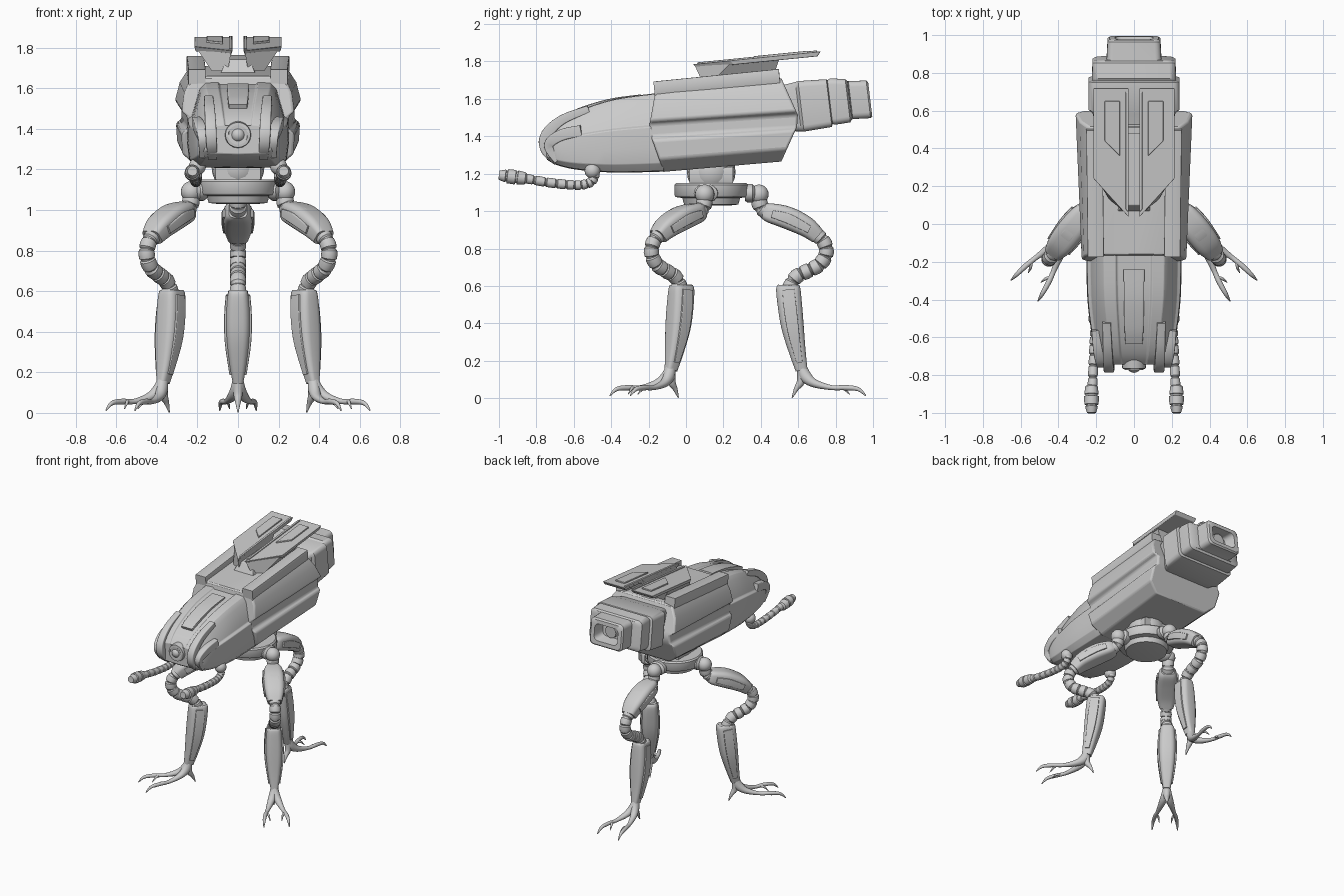
import bpy, bmesh, math
from mathutils import Vector as V

if "Cube" in bpy.data.objects:
    bpy.data.objects.remove(bpy.data.objects["Cube"])


def loft(name, rings, bevel=0, strip=False):
    """Skin a list of equal-length rings and cap both ends."""
    n = len(rings[0])
    bm = bmesh.new()
    rows = [[bm.verts.new(p) for p in r] for r in rings]
    for a, b in zip(rows, rows[1:]):
        for k in range(n):
            bm.faces.new((a[k], a[(k + 1) % n], b[(k + 1) % n], b[k]))
    for r in (rows[0], rows[-1]):
        if strip:
            bm.faces.new((r[0], r[1], r[-1]))
            for k in range(1, n // 2 - 1):
                bm.faces.new((r[k], r[k + 1], r[n - k - 1], r[n - k]))
            bm.faces.new((r[n // 2 - 1], r[n // 2], r[n // 2 + 1]))
        else:
            bm.faces.new(r)
    bmesh.ops.recalc_face_normals(bm, faces=bm.faces)
    me = bpy.data.meshes.new(name)
    bm.to_mesh(me)
    bm.free()
    ob = bpy.data.objects.new(name, me)
    bpy.context.collection.objects.link(ob)
    if bevel:
        m = ob.modifiers.new("bevel", 'BEVEL')
        m.width, m.segments, m.angle_limit = bevel, 3, math.radians(28)
    return ob


def spline(pts, n):
    """Catmull-Rom samples through tuples, n per span."""
    out = []
    for i in range(len(pts) - 1):
        q = [pts[max(i - 1, 0)], pts[i], pts[i + 1], pts[min(i + 2, len(pts) - 1)]]
        for j in range(n):
            t = j / n
            out.append(tuple(.5 * (2 * b + (c - a) * t + (2 * a - 5 * b + 4 * c - d) * t * t
                             + (3 * b - a - 3 * c + d) * t ** 3) for a, b, c, d in zip(*q)))
    return out + [tuple(pts[-1])]


CIRCLE = [(math.cos(i * math.pi / 10), math.sin(i * math.pi / 10)) for i in range(20)]


def rounded(w, h, r, k=4):
    pts = []
    for q, (sx, sy) in enumerate(((1, 1), (-1, 1), (-1, -1), (1, -1))):
        for j in range(k + 1):
            a = (q + j / k) * math.pi / 2
            pts.append((sx * (w - r) + r * math.cos(a), sy * (h - r) + r * math.sin(a)))
    return pts


def tube(name, path, radii, side, sec=CIRCLE, bevel=0):
    """Sweep a section along a path; radii = (across, thick) per point."""
    path, rings = [V(p) for p in path], []
    for i, p in enumerate(path):
        t = (path[min(i + 1, len(path) - 1)] - path[max(i - 1, 0)]).normalized()
        up = t.cross(V(side)).normalized()
        sd = up.cross(t)
        rings.append([p + sd * x * radii[i][0] + up * y * radii[i][1] for x, y in sec])
    return loft(name, rings, bevel)


def smooth_tube(name, pts, side, sec=CIRCLE, n=5):
    """Points are (x, y, z, across, thick), interpolated."""
    s = spline(pts, n)
    return tube(name, [p[:3] for p in s], [p[3:] for p in s], side, sec)


def segmented(name, pts, n, r, side):
    """Flexible tube made of short collars."""
    s = spline(pts, 20)
    path, rad = [], []
    for i in range(n):
        for f, k in ((.03, .82), (.12, 1), (.5, 1.04), (.88, 1), (.97, .82)):
            u = (i + f) / n * (len(s) - 1)
            a = min(int(u), len(s) - 2)
            path.append(V(s[a]).lerp(V(s[a + 1]), u - a))
            rad.append((r * k, r * k))
    return tube(name, path, rad, side)


def ball(name, c, r):
    a = [math.pi * (i + .15) / 12.3 for i in range(13)]
    return loft(name, [[V(c) + V((x * math.sin(t), y * math.sin(t), math.cos(t))) * r
                        for x, y in CIRCLE] for t in a])


def mirror_ring(half):
    return half + [(-x, y, z) for x, y, z in half[-2:0:-1]]


X, Y, Z = (1, 0, 0), (0, 1, 0), (0, 0, 1)

# Main hull with a long groove in each flank: (front x, back x, height fraction)
HULL = [(0, 0, 1), (.16, .16, 1), (.235, .245, .97), (.265, .288, .82), (.278, .312, .61),
        (.25, .278, .56), (.25, .278, .42), (.278, .306, .37), (.275, .30, .15), (.2, .22, 0), (0, 0, 0)]
front, back = [], []
for xf, xb, t in HULL:
    front.append((xf, -.2 + (.08 * (t - .5) if t > .5 else .16 * (.5 - t)), 1.21 + .45 * t))
    back.append((xb, .61 - .2 * abs(t - .5), 1.265 + .445 * t))
loft("hull", [mirror_ring(front), mirror_ring(back)], .012, True)

# Head: stations (y, top width, bottom width, top z, bottom z) with a stepped lower shell
HEAD = [(-.12, .175, .252, 1.635, 1.215), (-.38, .17, .248, 1.60, 1.21), (-.58, .15, .225, 1.535, 1.225),
        (-.69, .135, .20, 1.475, 1.25), (-.745, .12, .165, 1.42, 1.28)]
rings = []
for y, wt, wb, zt, zb in spline(HEAD, 4):
    h = zt - zb
    half = [(0, zt - .012), (wt * .5, zt - .012), (wt * .56, zt), (wt * .92, zt - .004), (wt + .015, zt - .035),
            (wb * .91, zb + h * .6), (wb * .985, zb + h * .57), (wb, zb + h * .3), (wb * .96, zb + h * .1),
            (wb * .82, zb), (0, zb - .004)]
    rings.append(mirror_ring([(x, y, z) for x, z in half]))
loft("head", rings, .006, True)
plate = [(x, y) for x, y in rounded(1, 1, .25)]
smooth_tube("hood_panel", [(0, -.24, 1.61, .055, .014), (0, -.4, 1.588, .053, .014), (0, -.55, 1.545, .05, .014),
                           (0, -.63, 1.508, .045, .014)], X, plate)
tube("eye_ring", [(0, -.70, 1.37), (0, -.765, 1.37), (0, -.772, 1.37), (0, -.76, 1.37)],
     [(.07, .07), (.062, .062), (.048, .048), (.04, .04)], X)
ball("eye_lens", (0, -.752, 1.37), .036)

for s in (-1, 1):
    # Nose ridges and cheek plates
    smooth_tube("nose_ridge", [(s * .145, -.52, 1.545, .022, .02), (s * .14, -.66, 1.49, .025, .025),
                               (s * .135, -.745, 1.41, .027, .03), (s * .13, -.75, 1.33, .026, .028),
                               (s * .125, -.69, 1.26, .02, .018)], X, plate)
    smooth_tube("cheek_plate", [(s * .205, -.56, 1.43, .02, .03), (s * .19, -.67, 1.405, .025, .03),
                                (s * .175, -.735, 1.35, .022, .025), (s * .175, -.69, 1.265, .015, .015)], X, plate)
    # Roof rails
    tube("roof_rail", [(s * .202, -.17, 1.655), (s * .21, .5, 1.722)], [(.043, .038)] * 2, X,
         rounded(1, 1, .1, 2))
    # Wing plates with inset panels and flared supports
    zw = lambda y: 1.785 + .1 * (y - .03)

    def slab(name, poly, lo, hi, inset):
        c = V((sum(p[0] for p in poly) / 4, sum(p[1] for p in poly) / 4))
        low = [V(p).lerp(c, inset) for p in poly]
        loft(name, [[(s * p[0], p[1], zw(p[1]) + lo) for p in low],
                    [(s * p[0], p[1], zw(p[1]) + hi) for p in poly]], .003)
    slab("wing", [(.028, .035), (.028, .72), (.215, .72), (.215, .24)], -.025, 0, .06)
    slab("wing_panel", [(.075, .36), (.075, .65), (.155, .65), (.155, .44)], -.01, .01, 0)
    slab("wing_inner_strip", [(.028, .06), (.028, .70), (.045, .70), (.045, .08)], -.01, .007, 0)
    loft("wing_support", [[(s * x, y, 1.68 + .04 * y) for x, y in ((.05, .09), (.05, .46), (.13, .46), (.13, .13))],
                          [(s * x, y, zw(y) - .015) for x, y in ((.035, .05), (.035, .5), (.2, .5), (.2, .24))]])
    # Gun arms under the head
    ball("arm_socket", (s * .2, -.5, 1.215), .042)
    segmented("arm", [(s * .2, -.485, 1.20), (s * .203, -.505, 1.158), (s * .206, -.56, 1.14),
                      (s * .21, -.64, 1.142), (s * .215, -.75, 1.155), (s * .22, -.86, 1.175)], 10, .025, X)
    gun = [(-.85, .02), (-.86, .033), (-.9, .038), (-.902, .031), (-.91, .031), (-.912, .039), (-.955, .038),
           (-.957, .029), (-.963, .029), (-.966, .034), (-1, .024), (-.999, .014), (-.97, .012)]
    tube("arm_gun", [(s * .225, y, 1.173 - (y + .85) * .13) for y, r in gun], [(r, r) for y, r in gun], X)

loft("wing_bridge", [[(x, y, 1.66) for x, y in ((-.09, .06), (.09, .06), (.09, .48), (-.09, .48))],
                     [(x, y, 1.735 + .06 * y) for x, y in ((-.06, .1), (.06, .1), (.06, .48), (-.06, .48))]], .004)

# Rear cannon: stepped rounded box (y, half width, bottom, top) with a hollow muzzle
CANNON = [(.52, .2, 1.43, 1.67), (.60, .22, 1.425, 1.69), (.615, .24, 1.425, 1.695), (.765, .24, 1.45, 1.705),
          (.77, .222, 1.465, 1.70), (.785, .222, 1.462, 1.71), (.865, .22, 1.475, 1.705), (.875, .205, 1.49, 1.695),
          (.88, .145, 1.492, 1.695), (.975, .14, 1.497, 1.698), (.985, .13, 1.507, 1.688), (.985, .1, 1.535, 1.66),
          (.90, .085, 1.545, 1.65)]
loft("rear_cannon", [[(x, y - .12 * z, (a + b) / 2 + z) for x, z in rounded(w, (b - a) / 2, .032)]
                     for y, w, a, b in CANNON])
tube("cannon_lens", [(0, .89, 1.598), (0, .93, 1.598), (0, .93, 1.598), (0, .91, 1.598)],
     [(.05, .05), (.046, .046), (.033, .033), (.03, .03)], X)

# Waist turret
C = (0, .135)
ball("waist_joint", (*C, 1.21), .13)
WAIST = [(1.03, .10), (1.035, .145), (1.07, .155), (1.075, .19), (1.085, .197), (1.14, .197), (1.15, .188), (1.15, .13)]
turn = [(math.cos(i * math.pi / 24), math.sin(i * math.pi / 24)) for i in range(48)]
loft("waist_disc", [[(x * r, C[1] + y * r, z) for x, y in turn] for z, r in WAIST])
tube("waist_block", [(0, .02, 1.19), (0, .25, 1.19)], [(.11, .045)] * 2, X, rounded(1, 1, .2))


def leg(name, hip, d):
    """One leg, laid out in (reach, sideways, height) from its hip."""
    d = V((*d, 0)).normalized()
    side = V((-d.y, d.x, 0))
    hp = V((*hip, 0))

    def P(r, l, z):
        return tuple(hp + d * r + side * l + V((0, 0, z)))
    # Hip bracket, ball and neck
    inner = (V((*C, 0)) - hp).normalized()
    tube(name + "_hip_bracket", [hp + inner * k + V((0, 0, 1.095)) for k in (.075, .06, .035, .02)],
         [(.04, .055), (.05, .065), (.05, .065), (.035, .045)], Z)
    ball(name + "_hip_ball", P(0, 0, 1.09), .052)
    segmented(name + "_hip_neck", [P(0, 0, 1.06), P(.012, 0, 1.02), P(.06, 0, .985)], 2, .042, side)
    # Thigh shell with raised armour pads
    sq = rounded(1, 1, .55)
    smooth_tube(name + "_thigh", [P(.025, 0, 1.0) + (.045, .04), P(.06, 0, .99) + (.062, .052),
                P(.15, 0, .965) + (.072, .06), P(.25, 0, .918) + (.068, .055), P(.315, 0, .865) + (.05, .042)], side, sq)
    smooth_tube(name + "_thigh_pad", [P(.12, 0, 1.022) + (.026, .012), P(.2, 0, .995) + (.034, .014),
                                      P(.275, 0, .948) + (.026, .012)], side, plate)
    for l in (-.066, .066):
        smooth_tube(name + "_thigh_side_plate", [P(.07, l * .95, .985) + (.012, .02), P(.16, l, .958) + (.016, .026),
                                                 P(.27, l * .93, .902) + (.012, .02)], side, plate)
    # Flexible knee
    segmented(name + "_knee", [P(.30, 0, .88), P(.347, 0, .835), P(.36, 0, .775), P(.325, 0, .715),
                               P(.26, 0, .68), P(.195, 0, .645), P(.155, 0, .57)], 8, .039, side)
    # Shin shell with ridges
    smooth_tube(name + "_shin", [P(.155, 0, .605) + (.04, .05), P(.156, 0, .59) + (.05, .064),
                P(.165, 0, .50) + (.058, .065), P(.18, 0, .38) + (.057, .06), P(.205, 0, .25) + (.043, .045),
                P(.228, 0, .15) + (.026, .032)], side, rounded(1, 1, .6))
    for l in (-1, 1):
        smooth_tube(name + "_shin_plate", [P(.157, l * .05, .58) + (.01, .032), P(.167, l * .058, .48) + (.01, .034),
                    P(.185, l * .055, .35) + (.01, .03), P(.217, l * .034, .19) + (.008, .016)], side, plate)
    # Foot: two splayed toes, spurs and a heel claw
    for l in (-1, 1):
        smooth_tube(name + "_toe", [P(.228, 0, .17) + (.024, .026), P(.25, l * .01, .115) + (.028, .032),
                    P(.30, l * .03, .078) + (.024, .022), P(.39, l * .057, .056) + (.014, .013),
                    P(.46, l * .074, .056) + (.014, .014), P(.53, l * .085, .048) + (.011, .011),
                    P(.572, l * .09, .012) + (.003, .003)], side)
        smooth_tube(name + "_toe_spur", [P(.43, l * .068, .056) + (.01, .01), P(.455, l * .05, .05) + (.008, .008),
                    P(.485, l * .042, .02) + (.002, .002)], side)
    smooth_tube(name + "_heel_claw", [P(.23, 0, .15) + (.026, .026), P(.225, 0, .09) + (.022, .022),
                P(.20, 0, .05) + (.013, .013), P(.178, 0, .003) + (.003, .003)], side)


leg("right_leg", (.23, .10), (.61, -.79))
leg("left_leg", (-.23, .10), (-.61, -.79))
leg("rear_leg", (0, .39), (0, 1))

# Smooth shading with sharp edges kept
for ob in bpy.data.objects:
    ob.select_set(True)
    bpy.context.view_layer.objects.active = ob
bpy.ops.object.shade_smooth_by_angle(angle=math.radians(35))
